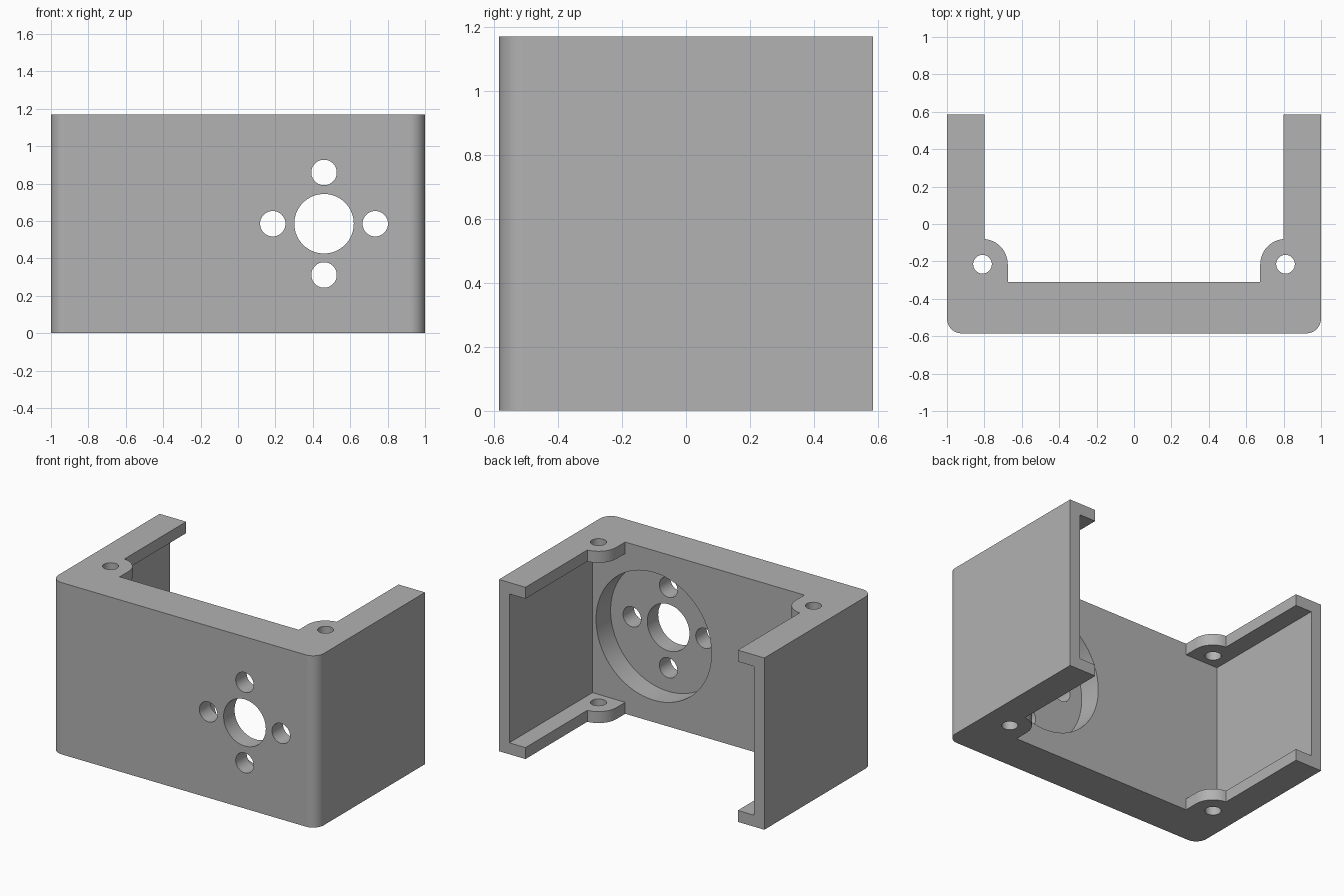
import bpy, bmesh
from math import sin, cos, pi, radians
from mathutils import Matrix

cube = bpy.data.objects.get("Cube")
if cube:
    bpy.data.objects.remove(cube, do_unlink=True)

# Overall sizes
HALF_W, HALF_D, HEIGHT = 1.0, 0.585, 1.17
WALL = 0.078
LIP = 0.2
INNER_Y = -0.31
FILLET = 0.08
BOSS_X, BOSS_Y, BOSS_R = 0.81, -0.215, 0.135
MOTOR_X, MOTOR_Z = 0.46, HEIGHT / 2

grey = bpy.data.materials.new("plain grey")
grey.use_nodes = True
colour = (0.445, 0.445, 0.445, 1)
grey.diffuse_color = colour
grey.node_tree.nodes["Principled BSDF"].inputs["Base Color"].default_value = colour


def add_object(name, bm):
    bmesh.ops.recalc_face_normals(bm, faces=bm.faces)
    mesh = bpy.data.meshes.new(name)
    bm.to_mesh(mesh)
    bm.free()
    mesh.materials.append(grey)
    obj = bpy.data.objects.new(name, mesh)
    bpy.context.collection.objects.link(obj)
    return obj


def prism(name, outline, z0, z1):
    bm = bmesh.new()
    face = bm.faces.new([bm.verts.new((x, y, z0)) for x, y in outline])
    top = bmesh.ops.extrude_face_region(bm, geom=[face])["geom"]
    verts = [v for v in top if isinstance(v, bmesh.types.BMVert)]
    bmesh.ops.translate(bm, verts=verts, vec=(0, 0, z1 - z0))
    return add_object(name, bm)


def drill(name, centre, radius, depth, axis, sides=48):
    bm = bmesh.new()
    turn = Matrix.Rotation(pi / 2, 4, 'X') if axis == 'Y' else Matrix()
    bmesh.ops.create_cone(bm, cap_ends=True, segments=sides, radius1=radius,
                          radius2=radius, depth=depth,
                          matrix=Matrix.Translation(centre) @ turn)
    return add_object(name, bm)


def arc(cx, cy, r, start, end, steps=12):
    angles = [radians(start + (end - start) * i / steps) for i in range(steps + 1)]
    return [(cx + r * cos(a), cy + r * sin(a)) for a in angles]


def mirrored(half):
    return half + [(-x, y) for x, y in reversed(half)]


# Outer block with rounded front corners
corner = arc(HALF_W - FILLET, FILLET - HALF_D, FILLET, -90, 0)
bracket = prism("motor_bracket", mirrored(corner + [(HALF_W, HALF_D)]), 0, HEIGHT)

# Opening through top and bottom, leaving lips and rounded screw bosses
lip_x = HALF_W - LIP
boss = arc(BOSS_X, BOSS_Y, BOSS_R, 180, 94.2)
opening = mirrored([(BOSS_X - BOSS_R, INNER_Y)] + boss + [(lip_x, HALF_D + 0.2)])
cutters = [prism("opening_cutter", opening, -0.2, HEIGHT + 0.2)]

# Wide cavity between the upper and lower lips
cavity = mirrored([(HALF_W - WALL, INNER_Y), (HALF_W - WALL, HALF_D + 0.3)])
cutters.append(prism("cavity_cutter", cavity, WALL, HEIGHT - WALL))

# Round motor recess, shaft hole and four mounting holes
recess_floor = INNER_Y - 0.157
cutters.append(drill("recess_cutter", (MOTOR_X, recess_floor + 0.2, MOTOR_Z),
                     0.435, 0.4, 'Y', 96))
cutters.append(drill("shaft_cutter", (MOTOR_X, -0.5, MOTOR_Z), 0.159, 0.5, 'Y', 64))
for dx, dz in ((1, 0), (-1, 0), (0, 1), (0, -1)):
    centre = (MOTOR_X + 0.274 * dx, -0.5, MOTOR_Z + 0.274 * dz)
    cutters.append(drill("mount_cutter", centre, 0.068, 0.5, 'Y'))

# Vertical screw holes through the bosses
for side in (1, -1):
    cutters.append(drill("screw_cutter", (side * BOSS_X, BOSS_Y, HEIGHT / 2),
                         0.05, HEIGHT + 0.4, 'Z', 32))

bpy.context.view_layer.objects.active = bracket
bracket.select_set(True)
for cutter in cutters:
    mod = bracket.modifiers.new("cut", 'BOOLEAN')
    mod.operation = 'DIFFERENCE'
    mod.solver = 'EXACT'
    mod.object = cutter
    bpy.ops.object.modifier_apply(modifier=mod.name)
    bpy.data.objects.remove(cutter, do_unlink=True)

# Smooth the curved faces and keep the flat ones flat
bpy.ops.object.shade_smooth_by_angle(angle=radians(30))
weighted = bracket.modifiers.new("flat_face_normals", 'WEIGHTED_NORMAL')
weighted.keep_sharp = True
